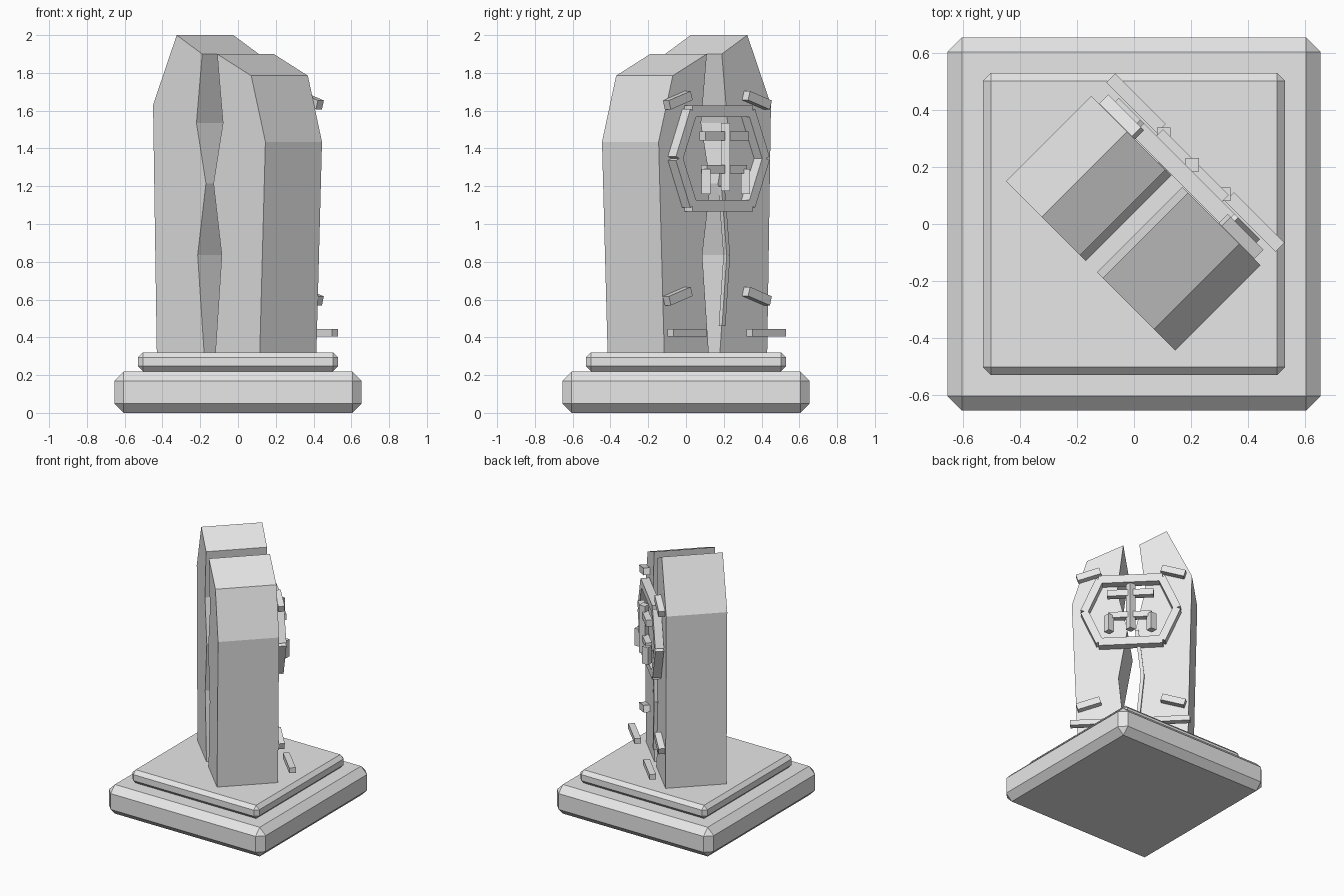
import bpy, bmesh, math
from mathutils import Matrix, Vector

if "Cube" in bpy.data.objects:
    bpy.data.objects.remove(bpy.data.objects["Cube"], do_unlink=True)

stone = bpy.data.materials.new("grey_stone")
stone.use_nodes = True
GREY = (0.8, 0.8, 0.8, 1)
stone.diffuse_color = GREY
stone.node_tree.nodes["Principled BSDF"].inputs["Base Color"].default_value = GREY

# The monument stands turned on its plinth; local x runs along its width
TURN = Matrix.Rotation(math.radians(-45), 4, "Z")


def add(name, bm, matrix):
    mesh = bpy.data.meshes.new(name)
    bmesh.ops.recalc_face_normals(bm, faces=bm.faces)
    bm.to_mesh(mesh)
    bm.free()
    mesh.materials.append(stone)
    obj = bpy.data.objects.new(name, mesh)
    obj.matrix_world = matrix
    bpy.context.collection.objects.link(obj)
    return obj


def box(name, centre, size, matrix=Matrix(), bevel=0):
    bm = bmesh.new()
    bmesh.ops.create_cube(bm, size=1, matrix=Matrix.Diagonal((*size, 1)))
    obj = add(name, bm, matrix @ Matrix.Translation(centre))
    if bevel:
        mod = obj.modifiers.new("chamfer", "BEVEL")
        mod.width, mod.segments = bevel, 1
    return obj


def bar(name, start, end, depth_pos, width, depth):
    """Bar between two (across, height) points on the monument's face."""
    a, b = Vector(start), Vector(end)
    mid, run = (a + b) / 2, b - a
    tilt = Matrix.Rotation(-math.atan2(run.y, run.x), 4, "Y")
    place = TURN @ Matrix.Translation((mid.x, depth_pos, mid.y)) @ tilt
    return box(name, (0, 0, 0), (run.length, depth, width), place)


def shard(name, outline, half):
    bm = bmesh.new()
    face = bm.faces.new([bm.verts.new((u, -half, z)) for u, z in outline])
    ext = bmesh.ops.extrude_face_region(bm, geom=[face])
    moved = [v for v in ext["geom"] if isinstance(v, bmesh.types.BMVert)]
    bmesh.ops.translate(bm, verts=moved, vec=(0, 2 * half, 0))
    return add(name, bm, TURN)


# Stepped plinth
box("lower_plinth", (0, 0, 0.11), (1.31, 1.31, 0.22), bevel=0.05)
box("upper_plinth", (0, 0, 0.27), (1.06, 1.06, 0.1), bevel=0.027)

# Two stone halves sharing a jagged split
split = [(0.042, 0.32), (0.09, 0.835), (0.028, 1.215), (0.099, 1.535), (0.056, 1.9)]
shard("tall_half", [(-u, z) for u, z in split]
      + [(-0.247, 2.0), (-0.424, 1.63), (-0.396, 0.32)], 0.212)
shard("short_half", split + [(0.311, 1.785), (0.417, 1.435), (0.375, 0.32)], 0.212)

# Hexagonal frame
MID = 1.347
for s in (-1, 1):
    bar("frame_rail", (-0.225, MID + s * 0.25), (0.225, MID + s * 0.25), 0.245, 0.06, 0.06)
    for t in (-1, 1):
        bar("frame_side", (s * 0.325, MID), (s * 0.217, MID + t * 0.25), 0.245, 0.055, 0.06)

# Emblem inside the frame: post, two crossbars and two prongs
box("emblem_post", (0.205, 0.208, 1.355), (0.048, 0.048, 0.36))
bar("emblem_upper_crossbar", (-0.163, 1.466), (0.163, 1.466), 0.285, 0.048, 0.045)
bar("emblem_lower_crossbar", (-0.15, 1.29), (0.15, 1.29), 0.285, 0.045, 0.045)
box("emblem_prong", (0.105, 0.315, 1.225), (0.048, 0.048, 0.13))
box("emblem_prong", (0.315, 0.105, 1.225), (0.048, 0.048, 0.13))

# Slanted corner clips and straight floating bars, mirrored across the split
for s in (-1, 1):
    for z in (1.655, 0.618):
        bar("corner_clip", (s * 0.215, z + 0.025), (s * 0.378, z - 0.025), 0.235, 0.05, 0.045)
    bar("floating_bar", (s * 0.17, 0.425), (s * 0.42, 0.425), 0.305, 0.04, 0.045)

# Thin vein along the lower split
for a, b in (((-0.04, 1.2), (-0.08, 0.835)), ((-0.08, 0.835), (-0.045, 0.46))):
    bar("split_vein", a, b, 0.225, 0.025, 0.025)
